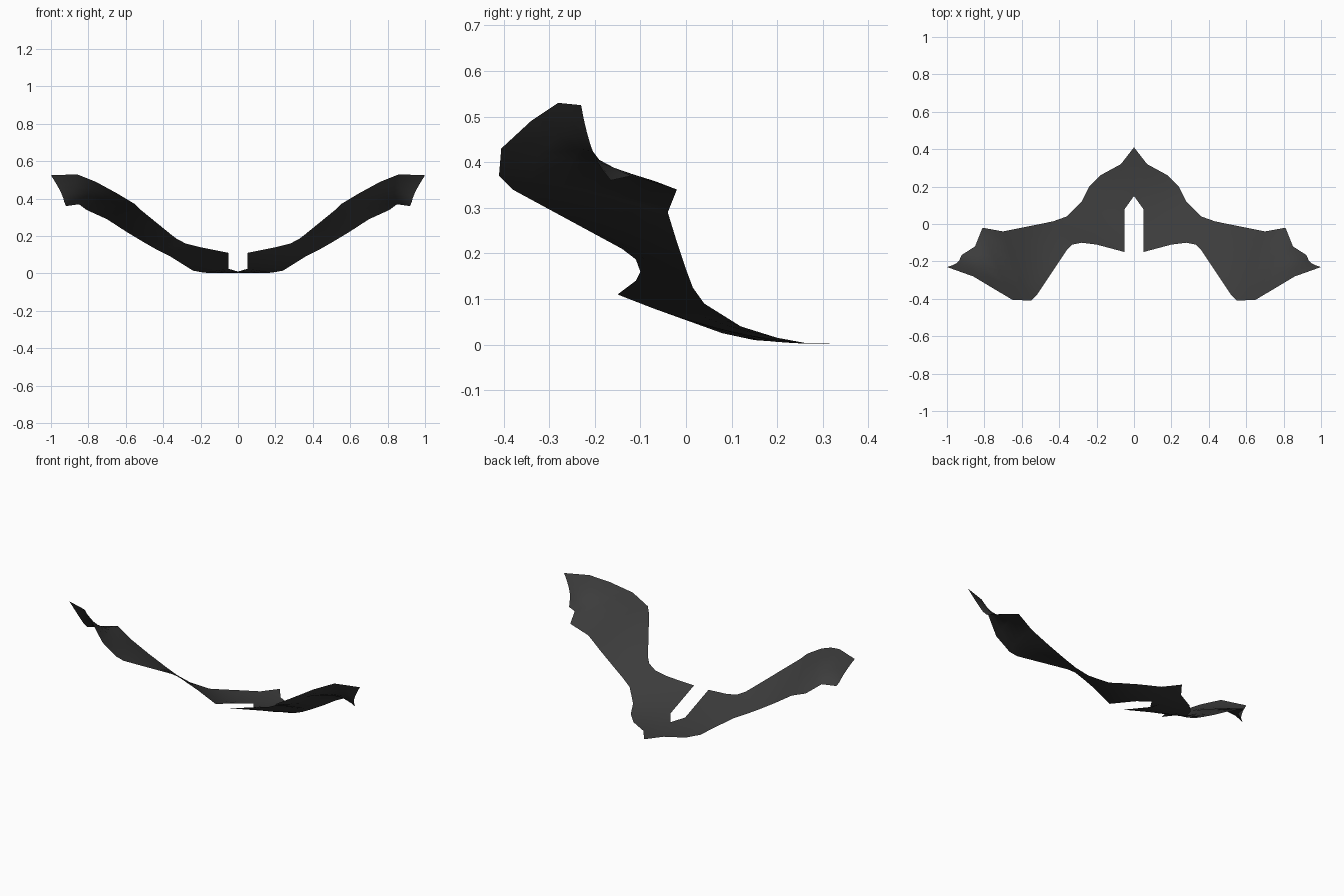
import bpy, bmesh

# Cross-sections of the right half: front edge, middle, back edge
front = [(0, .15, .01), (.05, .08, .025), (.05, -.15, .11), (.2, -.11, .14),
         (.28, -.10, .16), (.33, -.11, .187), (.36, -.14, .21), (.44, -.26, .275),
         (.52, -.38, .34), (.55, -.41, .37), (.65, -.405, .43), (.76, -.34, .49),
         (.86, -.28, .53), (1, -.23, .525)]
middle = [(0, .28, .003), (.06, .2, .006), (.11, .07, .035), (.22, .04, .06),
          (.28, .01, .09), (.345, -.035, .133), (.395, -.06, .17), (.48, -.13, .225),
          (.57, -.2, .295), (.64, -.21, .335), (.75, -.18, .39), (.81, -.19, .405),
          (.88, -.205, .425), (.95, -.21, .44)]
back = [(0, .41, .003), (.07, .32, .003), (.18, .26, .004), (.24, .2, .015),
        (.28, .12, .04), (.36, .04, .09), (.43, .015, .125), (.5, 0, .165),
        (.6, -.02, .225), (.7, -.04, .29), (.81, -.02, .34), (.85, -.12, .37),
        (.92, -.165, .36), (.93, -.185, .385)]
STEPS = 6


def blend(a, m, b, t):
    # smooth curve passing through all three points
    wa, wm, wb = (1 - t) * (1 - 2 * t), 4 * t * (1 - t), t * (2 * t - 1)
    return [wa * p + wm * q + wb * r for p, q, r in zip(a, m, b)]


# Lofted half sheet
bm = bmesh.new()
rows = [[bm.verts.new(blend(a, m, b, i / STEPS)) for i in range(STEPS + 1)]
        for a, m, b in zip(front, middle, back)]
for r0, r1 in zip(rows, rows[1:]):
    for i in range(STEPS):
        bm.faces.new((r0[i], r1[i], r1[i + 1], r0[i + 1]))
for f in bm.faces:
    f.smooth = True
mesh = bpy.data.meshes.new("winged_sheet")
bm.to_mesh(mesh)
bm.free()
sheet = bpy.data.objects.new("winged_sheet", mesh)
bpy.context.collection.objects.link(sheet)

# Left half
mirror = sheet.modifiers.new("mirror", 'MIRROR')
mirror.use_clip = True
mirror.merge_threshold = 0.001

# Dark finish
dark = bpy.data.materials.new("dark_grey")
dark.diffuse_color = (.045, .045, .045, 1)
mesh.materials.append(dark)
